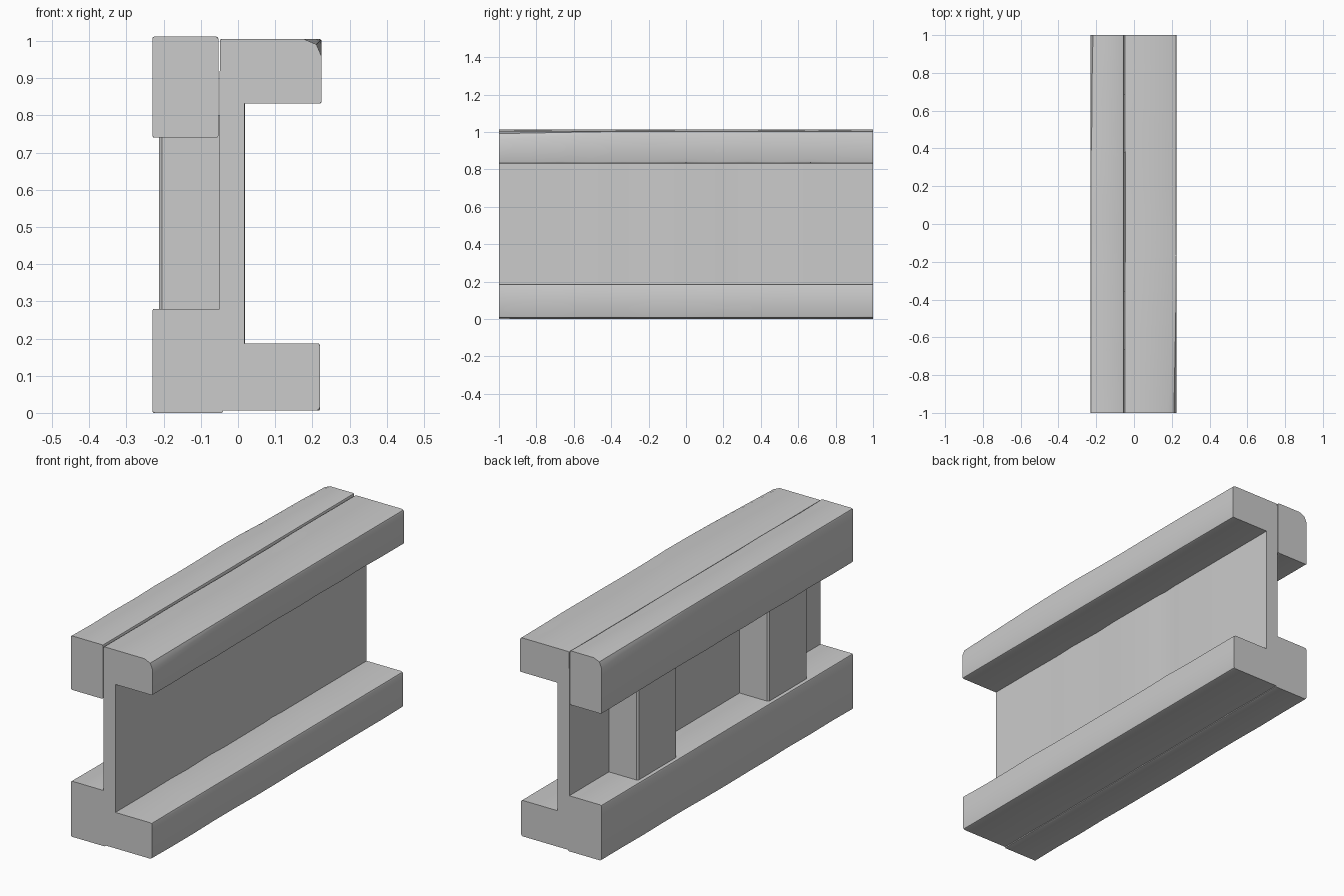
import bpy, bmesh, random
from mathutils import Vector

random.seed(4)
cube = bpy.data.objects.get("Cube")
if cube:
    bpy.data.objects.remove(cube, do_unlink=True)

grey = bpy.data.materials.new("plain grey")
grey.use_nodes = True
COLOUR = (0.6, 0.6, 0.6, 1)
grey.diffuse_color = COLOUR
grey.node_tree.nodes["Principled BSDF"].inputs["Base Color"].default_value = COLOUR


def loft(name, rings, angle=0.6):
    """Skin a row of matching rings, cap both ends and shade by angle."""
    bm = bmesh.new()
    rows = [[bm.verts.new(p) for p in ring] for ring in rings]
    for a, b in zip(rows, rows[1:]):
        for i in range(len(a)):
            j = (i + 1) % len(a)
            bm.faces.new((a[i], a[j], b[j], b[i]))
    bm.faces.new(rows[0])
    bm.faces.new(rows[-1])
    bmesh.ops.recalc_face_normals(bm, faces=bm.faces)
    mesh = bpy.data.meshes.new(name)
    bm.to_mesh(mesh)
    bm.free()
    mesh.materials.append(grey)
    obj = bpy.data.objects.new(name, mesh)
    bpy.context.collection.objects.link(obj)
    bpy.ops.object.select_all(action="DESELECT")
    obj.select_set(True)
    bpy.context.view_layer.objects.active = obj
    bpy.ops.object.shade_smooth_by_angle(angle=angle)
    return obj


def rail(name, x0, x1, z0, z1, worn=None):
    """Long beam with uneven worn edges; worn = (corner, end) is rounder there."""
    corners = [(x0, z0, 1, 1), (x1, z0, -1, 1), (x1, z1, -1, -1), (x0, z1, 1, -1)]
    rings = []
    steps = 12
    for s in range(steps + 1):
        y = -1 + 2 * s / steps
        ring = []
        for c, (x, z, sx, sz) in enumerate(corners):
            cut = random.uniform(0.004, 0.012)
            if worn and worn[0] == c:
                cut += 0.035 * max(0, 1 - abs(y - worn[1]) / 0.7)
            a = Vector((x, y, z + sz * cut))
            b = Vector((x + sx * cut, y, z))
            mid = (a + b) / 2 + (Vector((x, y, z)) - (a + b) / 2) * 0.4
            ring += [a, mid, b] if c % 2 == 0 else [b, mid, a]
        rings.append(ring)
    return loft(name, rings)


# Wide rails on the post side, thin rails on the open side
rail("top_wide_rail", -0.23, -0.053, 0.74, 1.012, worn=(3, 1))
rail("top_thin_rail", -0.049, 0.225, 0.832, 1.005, worn=(2, -1))
rail("bottom_wide_rail", -0.23, -0.04, 0.0, 0.28)
rail("bottom_thin_rail", -0.06, 0.22, 0.006, 0.187)

# Upright web with shallow dents along its open face
dents = [(-1, 0), (-0.75, 0), (-0.55, -0.002), (-0.43, 0.002), (-0.25, -0.003),
         (-0.13, 0.002), (0.2, 0), (0.25, -0.004), (0.32, 0), (0.7, 0), (1, 0)]
outline = [(-0.05, 1), (-0.05, -1)] + [(0.017 + d, y) for y, d in dents]
loft("web_panel", [[(x, y, z) for x, y in outline] for z in (0.02, 0.92)])


# Two posts clasped between the wide rails
def post(name, y):
    half, cut, outer, inner = 0.155, 0.008, -0.212, -0.04
    plan = [(inner, y - half), (outer + cut, y - half), (outer, y - half + cut),
            (outer, y + half - cut), (outer + cut, y + half), (inner, y + half)]
    loft(name, [[(px, py, z) for px, py in plan] for z in (0.2, 0.8)])


post("front_post", -0.51)
post("back_post", 0.53)
